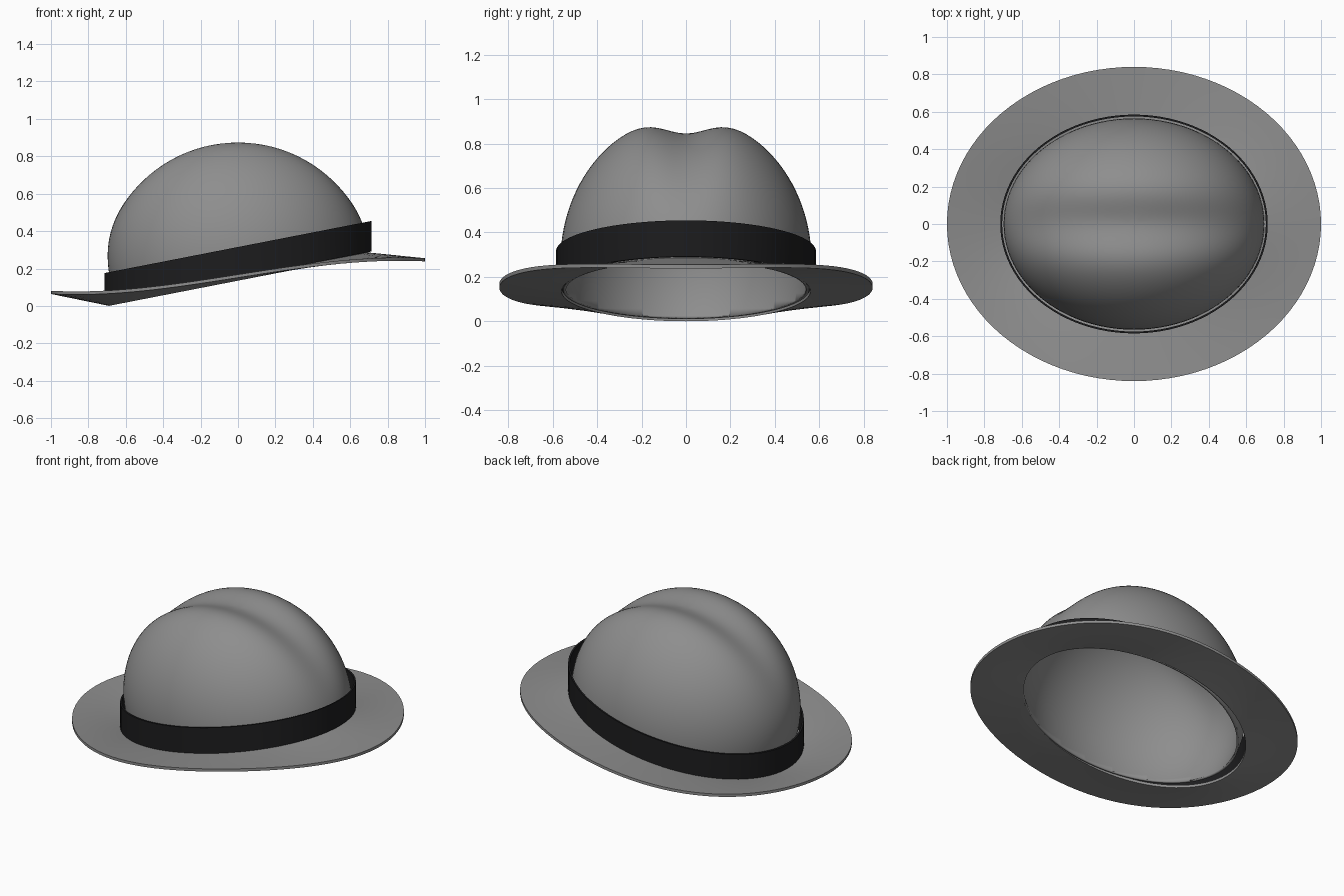
import bpy, bmesh
from math import sin, cos, pi, exp
from mathutils import Vector

if "Cube" in bpy.data.objects:
    bpy.data.objects.remove(bpy.data.objects["Cube"])

N = 96                      # segments around every ring
SLOPE = 0.195               # tilt of the hat base along x
FELT = (0.27, 0.27, 0.27, 1)
DARK = (0.012, 0.012, 0.013, 1)


def base(x):
    return 0.135 + SLOPE * x


def finish(bm, name, colour):
    bmesh.ops.recalc_face_normals(bm, faces=bm.faces)
    mesh = bpy.data.meshes.new(name)
    bm.to_mesh(mesh)
    bm.free()
    ob = bpy.data.objects.new(name, mesh)
    bpy.context.collection.objects.link(ob)
    mat = bpy.data.materials.new(name + "_colour")
    mat.diffuse_color = colour
    mat.use_nodes = True
    mat.node_tree.nodes["Principled BSDF"].inputs["Base Color"].default_value = mat.diffuse_color
    mesh.materials.append(mat)
    bpy.ops.object.select_all(action='DESELECT')
    ob.select_set(True)
    bpy.context.view_layer.objects.active = ob
    bpy.ops.object.shade_smooth_by_angle()
    return ob


def loft(bm, rings):
    """Join rings into a closed tube; each ring is a function angle -> (x, y, z)."""
    rows = [[bm.verts.new(f(2 * pi * i / N)) for i in range(N)] for f in rings]
    for k in range(len(rows)):
        a, b = rows[k], rows[(k + 1) % len(rows)]
        for i in range(N):
            j = (i + 1) % N
            bm.faces.new((a[i], a[j], b[j], b[i]))


# Crown: ellipsoid shell with a lengthwise crease, cut by the tilted base
bm = bmesh.new()
bmesh.ops.create_uvsphere(bm, u_segments=N, v_segments=56, radius=1)
for v in bm.verts:
    t = v.co.z
    x, y, z = 0.697 * v.co.x, 0.565 * v.co.y, 0.27 + 0.655 * t
    z -= 0.08 * max(t, 0) * exp(-(y / 0.15) ** 2)
    v.co = (x, y, z)
bmesh.ops.bisect_plane(bm, geom=bm.verts[:] + bm.edges[:] + bm.faces[:],
                       plane_co=Vector((0, 0, base(0))),
                       plane_no=Vector((-SLOPE, 0, 1)), clear_inner=True)
crown = finish(bm, "crown", FELT)
shell = crown.modifiers.new("shell", 'SOLIDIFY')
shell.thickness = 0.014
shell.offset = -1

# Brim: tilted at the hole, outer edge turned up on one end and down on the other
T = 0.017


def brim_ring(f, dz):
    def ring(a):
        c, s = cos(a), sin(a)
        xi, yi = 0.69 * c, 0.56 * s
        outer = 0.151 + 0.157 * c - 0.07 * c ** 3
        return (xi + (c - xi) * f, yi + (0.84 * s - yi) * f,
                base(xi) * (1 - f) + outer * f + dz)
    return ring


steps = [k / 6 for k in range(7)]
bm = bmesh.new()
loft(bm, [brim_ring(f, T) for f in steps] +
     [brim_ring(f, 0) for f in reversed(steps)])
finish(bm, "brim", FELT)


# Band: thin dark ribbon following the tilt
def band_ring(inset, h):
    def ring(a):
        x = (0.715 - inset) * cos(a)
        return (x, (0.585 - inset) * sin(a), base(x) + h)
    return ring


bm = bmesh.new()
loft(bm, [band_ring(0, T), band_ring(0, 0.18),
          band_ring(0.01, 0.18), band_ring(0.01, T)])
finish(bm, "hat_band", DARK)
